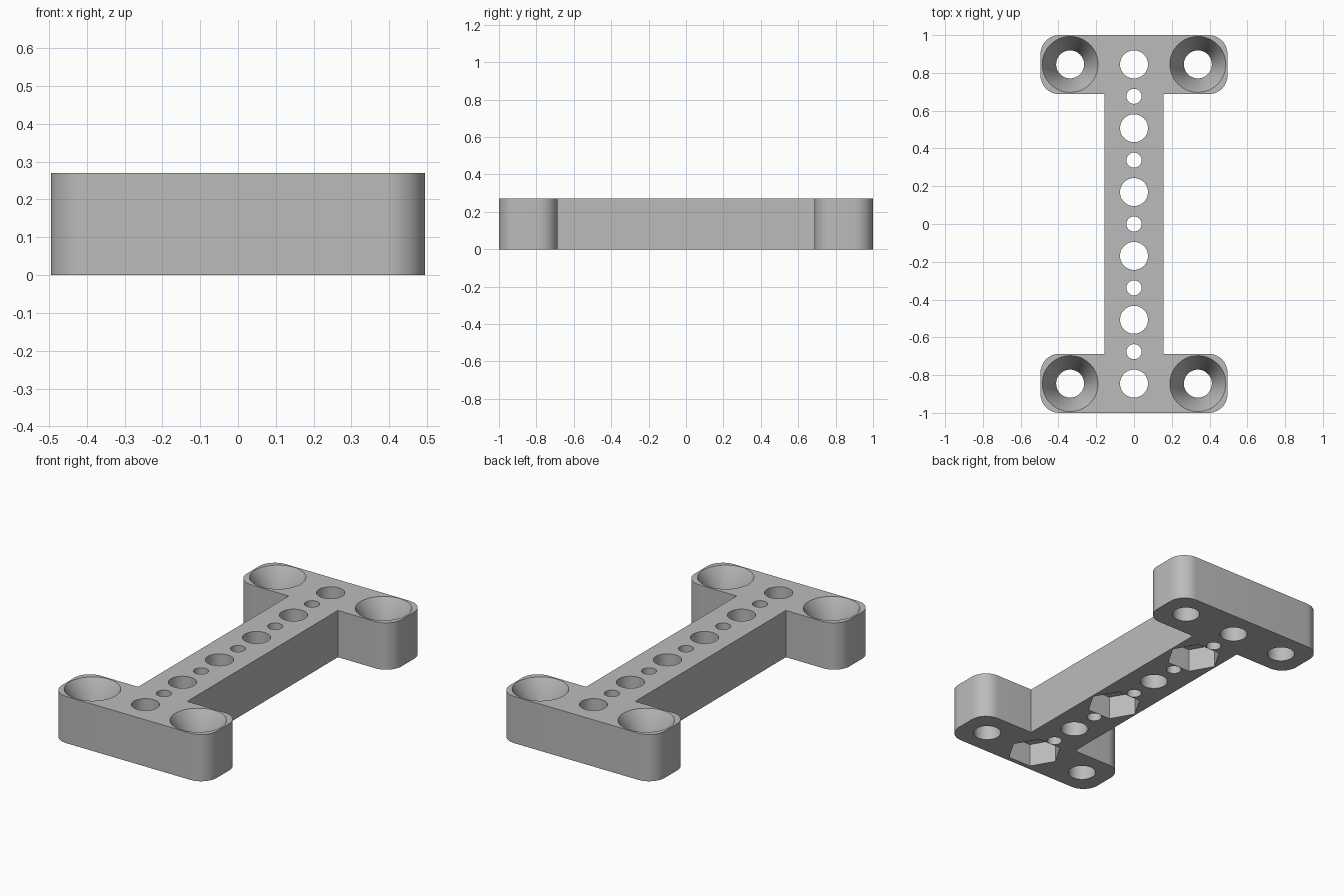
import bpy, bmesh, math

if "Cube" in bpy.data.objects:
    bpy.data.objects.remove(bpy.data.objects["Cube"])

HEIGHT, PITCH = 0.27, 0.338
HALF_X, HALF_Y, WEB, SHOULDER, FILLET = 0.495, 1.0, 0.157, 0.687, 0.1
BIG, SMALL, SINK, NUT = 0.074, 0.04, 0.148, 0.148
END_Y = 2.5 * PITCH
EPS = 0.02

grey = bpy.data.materials.new("light grey")
grey.use_nodes = True
grey.diffuse_color = (0.5, 0.5, 0.5, 1)
grey.node_tree.nodes["Principled BSDF"].inputs["Base Color"].default_value = grey.diffuse_color


def make_object(name, bm):
    bmesh.ops.recalc_face_normals(bm, faces=bm.faces)
    mesh = bpy.data.meshes.new(name)
    bm.to_mesh(mesh)
    bm.free()
    mesh.materials.append(grey)
    obj = bpy.data.objects.new(name, mesh)
    bpy.context.collection.objects.link(obj)
    return obj


def arc(cx, cy, start, steps=12):
    """Quarter-circle fillet, counter-clockwise."""
    angles = [math.radians(start + 90 * i / steps) for i in range(steps + 1)]
    return [(cx + FILLET * math.cos(a), cy + FILLET * math.sin(a)) for a in angles]


def drill(body, x, y, z0, z1, r0, r1, sides=48):
    """Cut a round, conical or hexagonal hole from z0 up to z1."""
    bm = bmesh.new()
    bmesh.ops.create_cone(bm, cap_ends=True, segments=sides,
                          radius1=r0, radius2=r1, depth=z1 - z0)
    if sides == 6:  # hexagon corners point along x
        for v in bm.verts:
            v.co.x, v.co.y = v.co.y, -v.co.x
    bmesh.ops.translate(bm, verts=bm.verts, vec=(x, y, (z0 + z1) / 2))
    cutter = make_object("hole_cutter", bm)
    cutter.hide_render = True
    mod = body.modifiers.new("hole", 'BOOLEAN')
    mod.operation, mod.solver, mod.object = 'DIFFERENCE', 'EXACT', cutter
    bpy.context.view_layer.objects.active = body
    bpy.ops.object.modifier_apply(modifier=mod.name)
    bpy.data.objects.remove(cutter)


# I-shaped body: one quarter of the outline, mirrored to all four
quarter = ([(WEB, SHOULDER)]
           + arc(HALF_X - FILLET, SHOULDER + FILLET, -90)
           + arc(HALF_X - FILLET, HALF_Y - FILLET, 0))
half = quarter + [(-x, y) for x, y in reversed(quarter)]
outline = half + [(-x, -y) for x, y in half]
bm = bmesh.new()
face = bm.faces.new([bm.verts.new((x, y, 0)) for x, y in outline])
top = bmesh.ops.extrude_face_region(bm, geom=[face])["geom"]
bmesh.ops.translate(bm, vec=(0, 0, HEIGHT),
                    verts=[g for g in top if isinstance(g, bmesh.types.BMVert)])
body = make_object("mounting_bracket", bm)

# Row of alternating large and small holes; nut pockets under every other large one
for i in range(11):
    y = -END_Y + i * PITCH / 2
    radius = SMALL if i % 2 else BIG
    drill(body, 0, y, -EPS, HEIGHT + EPS, radius, radius)
    if i % 4 == 0:
        drill(body, 0, y, -EPS, HEIGHT / 2, NUT, NUT, 6)

# Countersunk screw holes in the four corners
slope = (SINK - BIG) / (HEIGHT / 2)
for x in (-PITCH, PITCH):
    for y in (-END_Y, END_Y):
        drill(body, x, y, -EPS, HEIGHT + EPS, BIG, BIG)
        drill(body, x, y, HEIGHT / 2, HEIGHT + EPS, BIG, SINK + slope * EPS)

# Smooth round walls, sharp edges
bpy.ops.object.select_all(action='DESELECT')
body.select_set(True)
bpy.context.view_layer.objects.active = body
bpy.ops.object.shade_smooth_by_angle(angle=math.radians(30))
